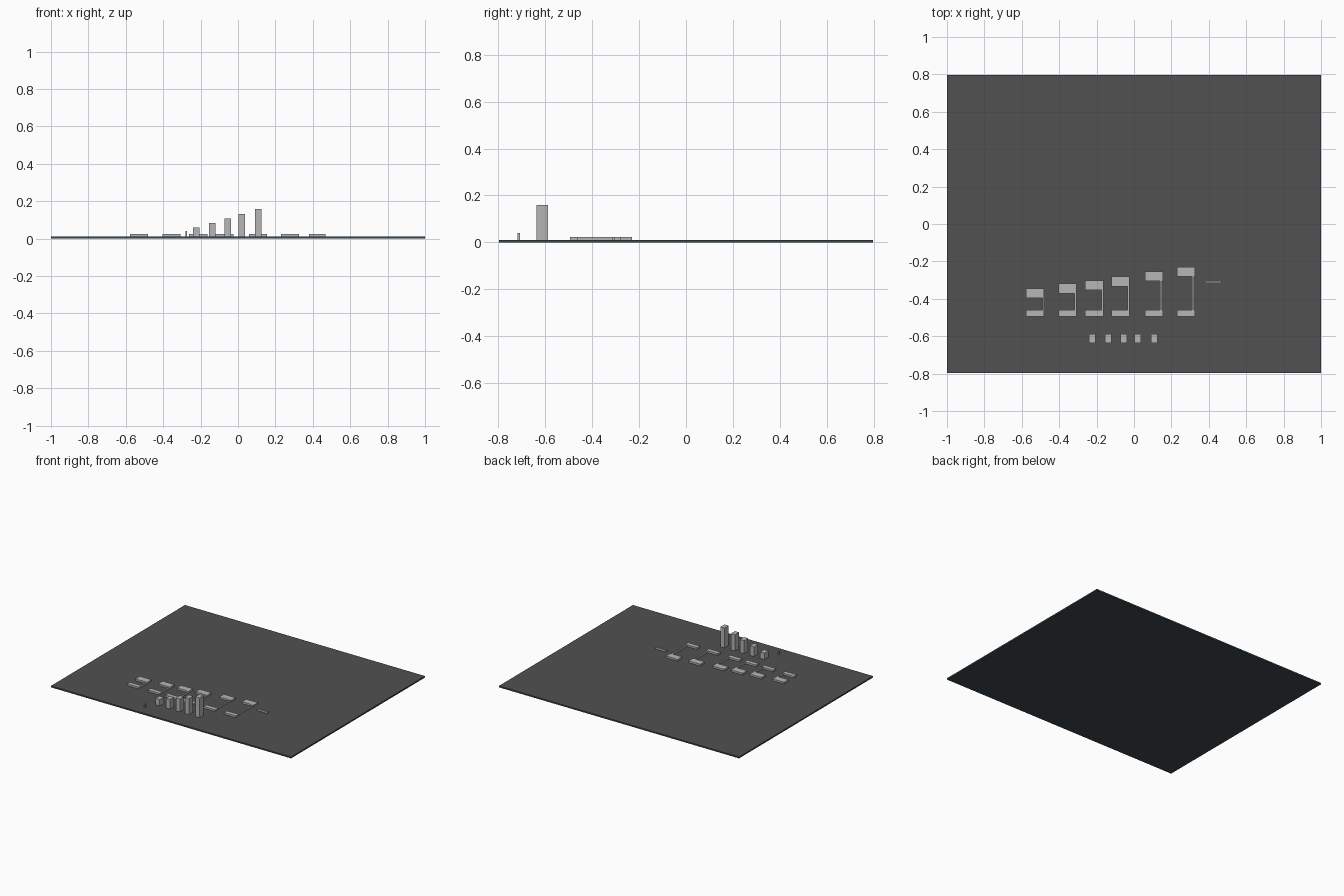
import bpy, bmesh
from mathutils import Vector

if "Cube" in bpy.data.objects:
    bpy.data.objects.remove(bpy.data.objects["Cube"])


def material(name, rgb):
    m = bpy.data.materials.new(name)
    m.diffuse_color = (*rgb, 1)
    m.use_nodes = True
    m.node_tree.nodes["Principled BSDF"].inputs["Base Color"].default_value = m.diffuse_color
    return m


GREY = material("dark grey surface", (0.082, 0.082, 0.082))
SLATE = material("slate backing", (0.05, 0.066, 0.074))
LIGHT = material("light grey", (0.47, 0.47, 0.47))


def boxes(name, parts, mats):
    """One object from boxes given as (x0, x1, y0, y1, z0, z1)."""
    bm = bmesh.new()
    for x0, x1, y0, y1, z0, z1 in parts:
        lo, hi = Vector((x0, y0, z0)), Vector((x1, y1, z1))
        for v in bmesh.ops.create_cube(bm, size=1)["verts"]:
            v.co = Vector((lo[i] + (v.co[i] + 0.5) * (hi[i] - lo[i]) for i in range(3)))
    me = bpy.data.meshes.new(name)
    bm.to_mesh(me)
    bm.free()
    for m in mats:
        me.materials.append(m)
    ob = bpy.data.objects.new(name, me)
    bpy.context.collection.objects.link(ob)
    return ob


BED = 0.011   # top of the plate
FLAT = 0.024  # top of the flat brackets

# base plate: grey upper face, slate sides and underside
plate = boxes("base_plate", [(-1, 1, -0.797, 0.797, 0, BED)], [GREY, SLATE])
for f in plate.data.polygons:
    f.material_index = 0 if f.normal.z > 0.5 else 1

# flat brackets growing in length: (left x, upper edge y, stem inset)
brackets = [(-0.577, -0.344, 0), (-0.404, -0.319, 0), (-0.261, -0.301, 0),
            (-0.121, -0.281, 0), (0.059, -0.253, 0.007), (0.230, -0.230, 0.007)]
for i, (x, y, inset) in enumerate(brackets):
    r = x + 0.097
    boxes(f"bracket_{i + 1}", [
        (x, r, y - 0.052, y, BED, FLAT),
        (x, r, -0.494, -0.461, BED, FLAT),
        (r - inset - 0.010, r - inset, -0.461, y - 0.052, BED, FLAT)], [LIGHT])

# separate thin flat strip
boxes("thin_strip", [(0.379, 0.467, -0.316, -0.304, BED, FLAT)], [LIGHT])

# row of upright posts with rising heights
posts = [(-0.223, 0.059), (-0.137, 0.083), (-0.055, 0.108), (0.021, 0.133), (0.108, 0.160)]
for i, (x, top) in enumerate(posts):
    boxes(f"post_{i + 1}", [(x - 0.017, x + 0.017, -0.637, -0.589, BED, top)], [LIGHT])

# tiny pin
boxes("pin", [(-0.280, -0.272, -0.718, -0.707, BED, 0.040)], [LIGHT])
